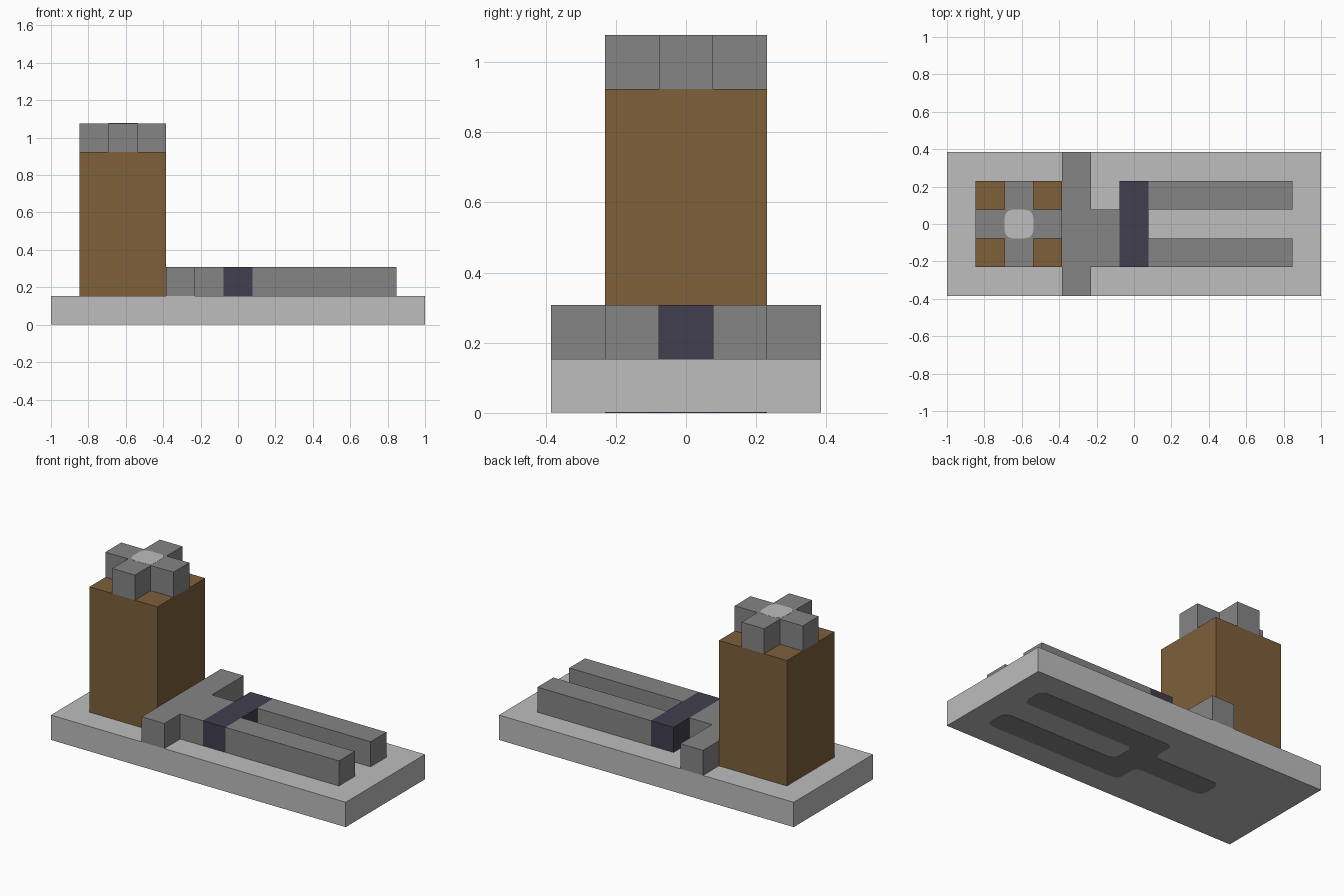
import bpy
import bmesh

default = bpy.data.objects.get("Cube")
if default:
    bpy.data.objects.remove(default, do_unlink=True)

U = 2 / 13       # one block
SKIN = 0.0015    # how far the flat inlays stand out


def material(name, rgb):
    mat = bpy.data.materials.new(name)
    mat.use_nodes = True
    colour = (*rgb, 1)
    mat.diffuse_color = colour
    mat.node_tree.nodes["Principled BSDF"].inputs["Base Color"].default_value = colour
    return mat


LIGHT = material("light grey", (0.51, 0.51, 0.51))
GREY = material("mid grey", (0.235, 0.235, 0.235))
BROWN = material("brown", (0.205, 0.115, 0.042))
NAVY = material("dark slate", (0.052, 0.049, 0.077))


def prism(name, outline, bottom, top, mat, rounding=0):
    """Extrude an outline given in blocks between two heights."""
    bm = bmesh.new()
    face = bm.faces.new([bm.verts.new((x * U, y * U, bottom)) for x, y in outline])
    if rounding:
        bmesh.ops.bevel(bm, geom=bm.verts[:], offset=rounding * U, segments=3,
                        profile=0.5, affect='VERTICES')
    grown = bmesh.ops.extrude_face_region(bm, geom=bm.faces[:], use_keep_orig=True)
    for v in [g for g in grown["geom"] if isinstance(g, bmesh.types.BMVert)]:
        v.co.z = top
    bmesh.ops.recalc_face_normals(bm, faces=bm.faces[:])
    mesh = bpy.data.meshes.new(name)
    bm.to_mesh(mesh)
    bm.free()
    mesh.materials.append(mat)
    obj = bpy.data.objects.new(name, mesh)
    bpy.context.collection.objects.link(obj)
    return obj


def rect(x0, x1, y0, y1):
    return [(x0, y0), (x1, y0), (x1, y1), (x0, y1)]


# Base slab
prism("base", rect(-6.5, 6.5, -2.5, 2.5), SKIN, U, LIGHT)

# Fork-shaped inlay on the underside
half = [(-3.5, 0.5), (-0.5, 0.5), (-0.5, 1.5), (5.5, 1.5), (5.5, 0.5), (0.5, 0.5)]
fork = half + [(x, -y) for x, y in reversed(half)]
prism("underside_inlay", fork, 0, 2 * SKIN, GREY, rounding=0.25)

# Tower with a cross-shaped crown and a light inlay on top
prism("tower", rect(-5.5, -2.5, -1.5, 1.5), U, 6 * U, BROWN)
arm = [(1.5, -0.5), (1.5, 0.5), (0.5, 0.5)]
cross = []
for turn in range(4):
    cross += [(x - 4, y) for x, y in arm]
    arm = [(-y, x) for x, y in arm]
prism("crown", cross, 6 * U, 7 * U, GREY)
prism("crown_inlay", rect(-4.5, -3.5, -0.5, 0.5), 7 * U - SKIN, 7 * U + SKIN / 2,
      LIGHT, rounding=0.28)

# Crossbar with its off-centre neck
neck = [(-2.5, -2.5), (-1.5, -2.5), (-1.5, -1.5), (-0.5, -1.5),
        (-0.5, 0.5), (-1.5, 0.5), (-1.5, 2.5), (-2.5, 2.5)]
prism("crossbar", neck, U, 2 * U, GREY)

# Dark band and the two prongs
prism("band", rect(-0.5, 0.5, -1.5, 1.5), U, 2 * U, NAVY)
for name, y in (("front_prong", -1), ("back_prong", 1)):
    prism(name, rect(0.5, 5.5, y - 0.5, y + 0.5), U, 2 * U, GREY)
